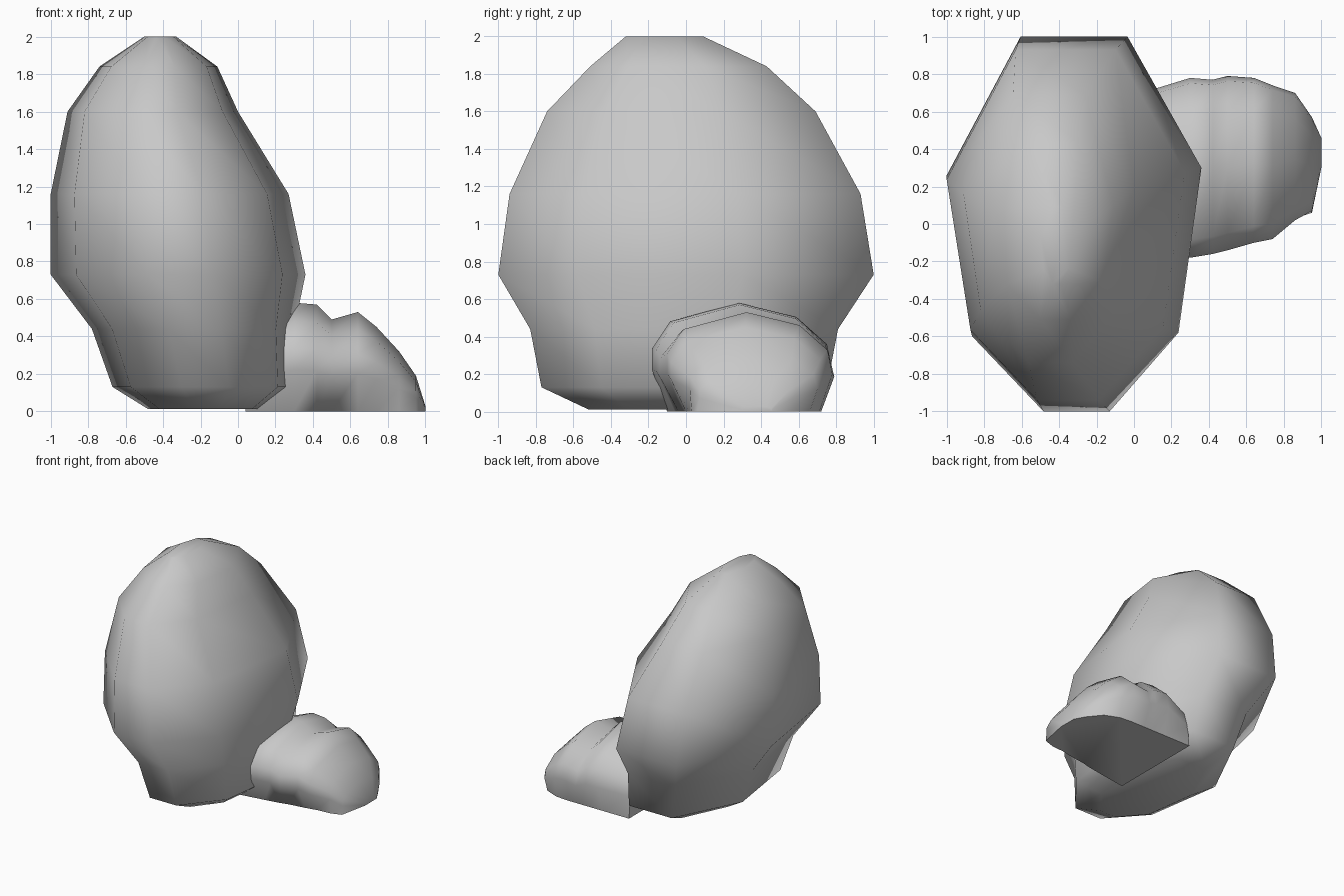
import bpy, bmesh
from math import radians

cube = bpy.data.objects.get("Cube")
if cube:
    bpy.data.objects.remove(cube, do_unlink=True)

stone = bpy.data.materials.new("stone_grey")
stone.use_nodes = True
colour = (0.58, 0.58, 0.58, 1)
stone.diffuse_color = colour
stone.node_tree.nodes["Principled BSDF"].inputs["Base Color"].default_value = colour


def loft(name, rings, smooth_angle):
    """Skin a list of equal-length rings, cap both ends and shade smooth."""
    bm = bmesh.new()
    loops = [[bm.verts.new(p) for p in ring] for ring in rings]
    n = len(loops[0])
    for a, b in zip(loops, loops[1:]):
        for i in range(n):
            j = (i + 1) % n
            bm.faces.new((a[i], a[j], b[j], b[i]))
    bm.faces.new(loops[0])
    bm.faces.new(loops[-1])
    # Merge the flat underside into one face
    bmesh.ops.recalc_face_normals(bm, faces=bm.faces)
    flat = [f for f in bm.faces if all(v.co.z < 0.001 for v in f.verts)]
    if len(flat) > 1:
        bmesh.ops.dissolve_faces(bm, faces=flat)
    mesh = bpy.data.meshes.new(name)
    bm.to_mesh(mesh)
    bm.free()
    mesh.materials.append(stone)
    obj = bpy.data.objects.new(name, mesh)
    bpy.context.collection.objects.link(obj)
    bpy.ops.object.select_all(action="DESELECT")
    obj.select_set(True)
    bpy.context.view_layer.objects.active = obj
    bpy.ops.object.shade_smooth_by_angle(angle=radians(smooth_angle))
    return obj


def mix(a, b, t):
    return a + (b - a) * t


# Large boulder: one eight-sided plan, fitted to the bounds at each height
plan = [(0.29, 1), (0.71, 1), (1, 0.65), (0.91, 0.21),
        (0.64, 0), (0.38, 0), (0.1, 0.2), (0, 0.63)]
levels = [  # z, x min, x max, y min, y max
    (0.012, -0.48, 0.13, -0.52, 0.50),
    (0.13, -0.67, 0.30, -0.77, 0.75),
    (0.44, -0.78, 0.30, -0.83, 0.81),
    (0.73, -1.00, 0.36, -1.00, 1.00),
    (1.16, -1.00, 0.27, -0.94, 0.93),
    (1.60, -0.91, 0.00, -0.74, 0.69),
    (1.84, -0.74, -0.11, -0.51, 0.43),
    (2.00, -0.50, -0.33, -0.32, 0.09),
]
loft("large_boulder",
     [[(mix(x0, x1, u), mix(y0, y1, v), z) for u, v in plan]
      for z, x0, x1, y0, y1 in levels], 80)

# Small boulder: arched cross-section swept sideways, with a dip between lumps
arch = [(0, 0.38), (0, 0.58), (0.1, 0.83), (0.48, 1),
        (0.8, 0.87), (0.97, 0.62), (1, 0.38)]
sections = [  # x, y min, y max, top, base y min, base y max
    (0.04, -0.17, 0.70, 0.48, -0.10, 0.72),
    (0.30, -0.18, 0.78, 0.58, -0.06, 0.72),
    (0.42, -0.16, 0.77, 0.57, -0.04, 0.72),
    (0.50, -0.14, 0.79, 0.49, -0.02, 0.72),
    (0.64, -0.10, 0.78, 0.53, 0.00, 0.72),
    (0.74, -0.08, 0.74, 0.45, 0.02, 0.71),
    (0.86, 0.02, 0.70, 0.32, 0.03, 0.66),
    (0.95, 0.07, 0.57, 0.19, 0.06, 0.55),
    (1.00, 0.30, 0.46, 0.03, 0.30, 0.46),
]
loft("small_boulder",
     [[(x, b0, 0)] + [(x, mix(y0, y1, v), top * h) for v, h in arch] + [(x, b1, 0)]
      for x, y0, y1, top, b0, b1 in sections], 60)
